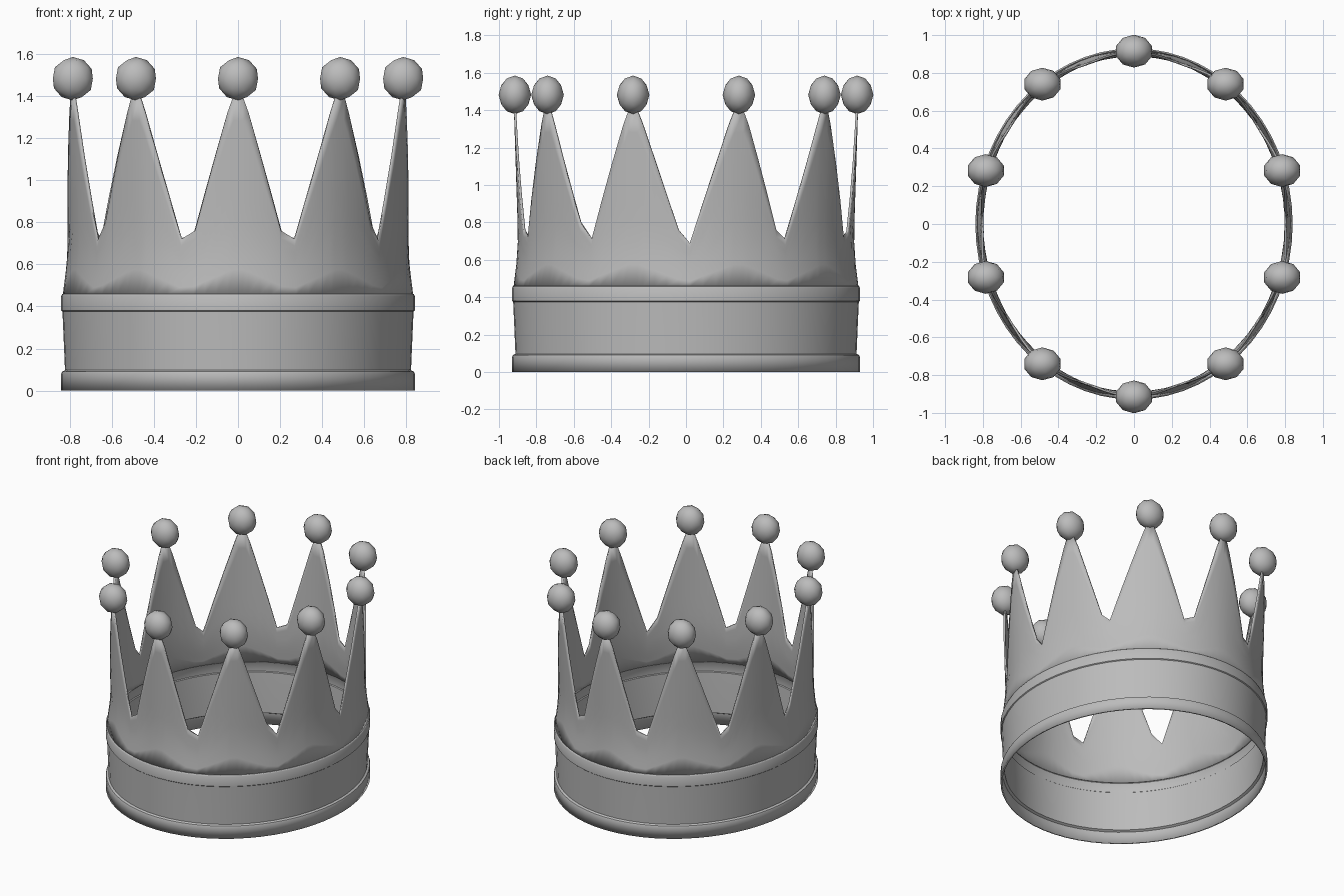
import bpy, bmesh
from math import sin, cos, radians

cube = bpy.data.objects.get("Cube")
if cube:
    bpy.data.objects.remove(cube)

RX, RY = 0.84, 0.93       # outer half-widths of the oval
WALL = 0.012

metal = bpy.data.materials.new("grey_metal")
metal.use_nodes = True
GREY = (0.5, 0.5, 0.5, 1)
metal.diffuse_color = GREY
metal.node_tree.nodes["Principled BSDF"].inputs["Base Color"].default_value = GREY


def lerp_table(table, t):
    """Piecewise linear lookup in a list of (key, value) pairs."""
    for (a, va), (b, vb) in zip(table, table[1:]):
        if t <= b:
            return va + (vb - va) * max(0, t - a) / (b - a)
    return table[-1][1]


def oval(angle, inset, z):
    """Point on the oval; angle runs from the front towards +x."""
    a = radians(angle)
    return ((RX - inset) * sin(a), -(RY - inset) * cos(a), z)


def finish(obj, angle=30):
    obj.data.materials.append(metal)
    bpy.ops.object.select_all(action='DESELECT')
    obj.select_set(True)
    bpy.context.view_layer.objects.active = obj
    bpy.ops.object.shade_smooth_by_angle(angle=radians(angle))


def shell(name, columns):
    """Closed ring of vertical point columns, thickened inwards."""
    bm = bmesh.new()
    grid = [[bm.verts.new(p) for p in col] for col in columns]
    for c, n in zip(grid, grid[1:] + grid[:1]):
        for i in range(len(c) - 1):
            bm.faces.new((c[i], n[i], n[i + 1], c[i + 1]))
    mesh = bpy.data.meshes.new(name)
    bm.to_mesh(mesh)
    bm.free()
    obj = bpy.data.objects.new(name, mesh)
    bpy.context.collection.objects.link(obj)
    solid = obj.modifiers.new("wall", 'SOLIDIFY')
    solid.thickness = WALL
    solid.offset = -1
    finish(obj)


# Headband: lower rim, recessed wall and upper rim, as (inset, height)
headband = [(0, 0), (0, 0.08), (0.004, 0.09), (0.018, 0.097), (0.012, 0.24),
            (0.006, 0.375), (0, 0.38), (0, 0.45), (0.004, 0.457), (0.008, 0.46)]
shell("headband", [[oval(a, d, z) for d, z in headband] for a in range(0, 360, 6)])

# Valleys between the points on one side: shoulder angle, height, low angle, height
valleys = [(14.6, 0.76, 19.5, 0.72), (51, 0.80, 55.8, 0.71), (87.5, 0.76, 91.3, 0.69),
           (122.5, 0.76, 126.2, 0.71), (160, 0.72, 165, 0.75)]
edge = []
for i in range(6):
    tip = 36 * i
    edge += [(tip - 3.5, 1.32), (tip - 1.5, 1.40), (tip + 1.5, 1.40), (tip + 3.5, 1.32)]
    if i < 5:
        s, sz, v, vz = valleys[i]
        edge += [(s, sz), (v, vz)]

# Columns at every bend of the edge, with extra ones along the slopes
half = [0]
for (a, _), (b, _) in zip(edge, edge[1:]):
    steps = 3 if b - a > 8 else 1
    half += [a + (b - a) * k / steps for k in range(steps)]
half = [a for a in half if 0 <= a < 180] + [180]
around = half + [360 - a for a in reversed(half[1:-1])]

# Wall waist: inset by height
waist = [(0.46, 0.008), (0.6, 0.026), (0.72, 0.032), (1.4, 0.01)]
ROWS = 8
columns = []
for a in around:
    top = lerp_table(edge, min(a, 360 - a))
    heights = [0.457 + (top - 0.457) * r / ROWS for r in range(ROWS + 1)]
    columns.append([oval(a, lerp_table(waist, z), z) for z in heights])
shell("crown_points", columns)

# Balls on the tips
for i in range(10):
    bpy.ops.mesh.primitive_ico_sphere_add(subdivisions=2, radius=1,
                                          location=oval(36 * i, 0.015, 1.482))
    ball = bpy.context.object
    ball.name = f"tip_ball_{i + 1}"
    ball.scale = (0.1, 0.087, 0.103)
    finish(ball, 60)
